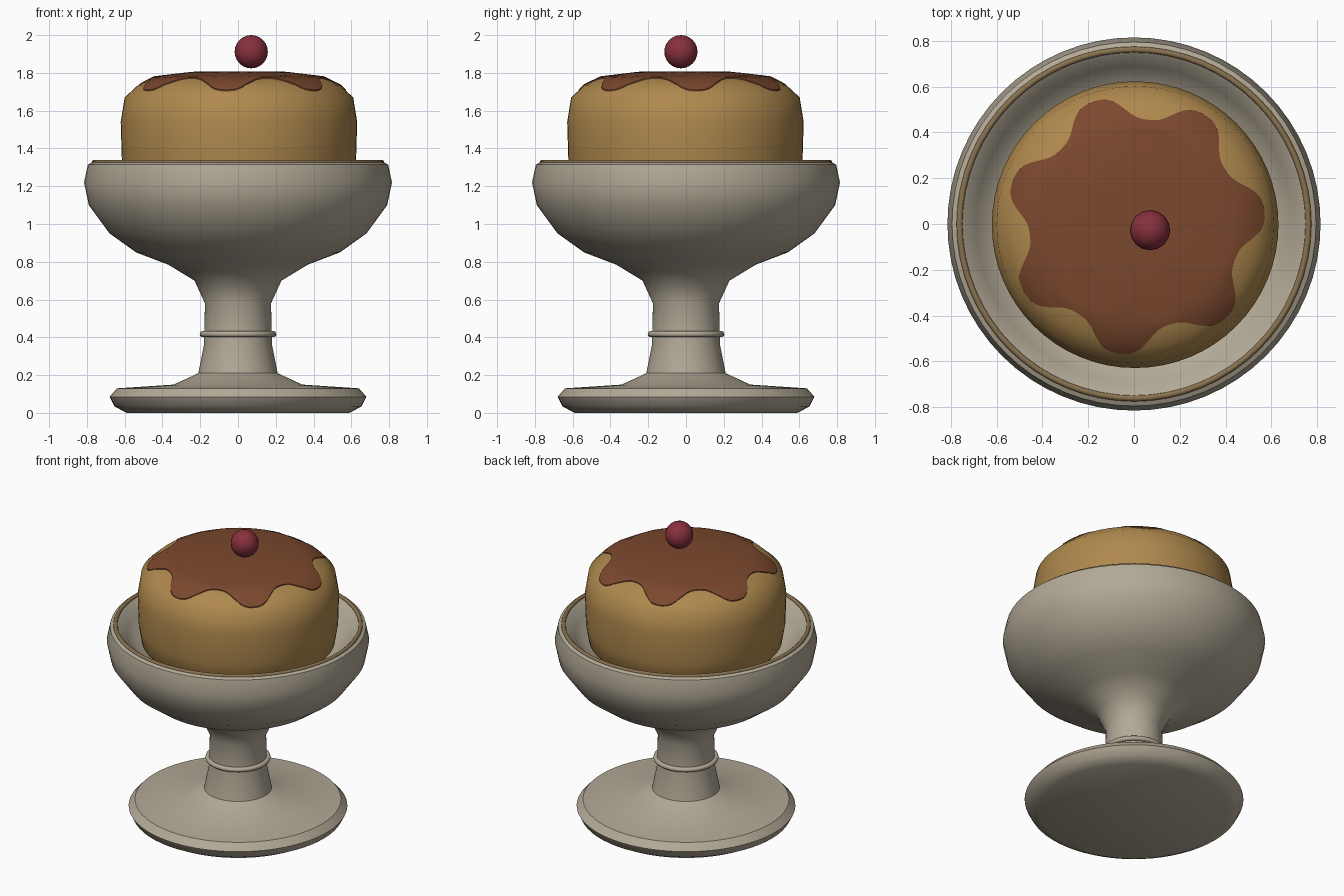
import bpy, bmesh, math

if "Cube" in bpy.data.objects:
    bpy.data.objects.remove(bpy.data.objects["Cube"])

SEG = 64


def material(name, rgb):
    m = bpy.data.materials.new(name)
    m.diffuse_color = (*rgb, 1)
    m.use_nodes = True
    m.node_tree.nodes["Principled BSDF"].inputs["Base Color"].default_value = m.diffuse_color
    return m


def finish(ob, mat, angle=40):
    ob.data.materials.append(mat)
    bpy.ops.object.select_all(action='DESELECT')
    ob.select_set(True)
    bpy.context.view_layer.objects.active = ob
    bpy.ops.object.shade_smooth_by_angle(angle=math.radians(angle))
    return ob


def lathe(name, profile, mat, loc=(0, 0, 0), radius_fn=None, seg=SEG):
    """Turn (r, z) points around z; ends with r = 0 become poles."""
    bm = bmesh.new()
    rings = []
    for r, z in profile:
        if r == 0:
            rings.append([bm.verts.new((0, 0, z))] * seg)
            continue
        ring = []
        for i in range(seg):
            a = math.tau * i / seg
            rr, zz = radius_fn(a, r, z) if radius_fn else (r, z)
            ring.append(bm.verts.new((rr * math.cos(a), rr * math.sin(a), zz)))
        rings.append(ring)
    for lo, hi in zip(rings, rings[1:]):
        for i in range(seg):
            j = (i + 1) % seg
            vs = list(dict.fromkeys((lo[i], lo[j], hi[j], hi[i])))
            bm.faces.new(vs)
    bmesh.ops.recalc_face_normals(bm, faces=bm.faces)
    me = bpy.data.meshes.new(name)
    bm.to_mesh(me)
    bm.free()
    ob = bpy.data.objects.new(name, me)
    ob.location = loc
    bpy.context.collection.objects.link(ob)
    return finish(ob, mat)


def ring(name, major, minor, z, mat):
    bpy.ops.mesh.primitive_torus_add(major_radius=major, minor_radius=minor, location=(0, 0, z),
                                     major_segments=SEG, minor_segments=10)
    ob = bpy.context.object
    ob.name = name
    return finish(ob, mat, 60)


ceramic = material("ceramic", (0.45, 0.40, 0.31))
trim = material("trim", (0.25, 0.17, 0.08))
sponge = material("sponge", (0.43, 0.25, 0.075))
caramel = material("caramel", (0.20, 0.065, 0.027))
red = material("cherry_red", (0.24, 0.03, 0.045))

# Footed dish: foot, stem, bowl outside, rim, bowl inside
lathe("pedestal_dish", [
    (0, 0), (0.59, 0), (0.655, 0.035), (0.68, 0.085), (0.64, 0.13), (0.34, 0.15),
    (0.21, 0.21), (0.18, 0.36), (0.175, 0.58), (0.23, 0.70), (0.37, 0.785),
    (0.54, 0.85), (0.68, 0.95), (0.79, 1.10), (0.815, 1.22), (0.795, 1.315),
    (0.765, 1.33), (0.735, 1.315), (0.69, 1.26), (0.62, 1.19), (0.40, 1.12), (0, 1.10)], ceramic)
ring("stem_ring", 0.187, 0.016, 0.417, ceramic)
ring("rim_band", 0.762, 0.013, 1.326, trim)

# Pudding
DOME = [(0.62, 1.34), (0.626, 1.54), (0.605, 1.67), (0.535, 1.735), (0.45, 1.776), (0.25, 1.80), (0, 1.802)]
CENTRE = (0.005, -0.003, 0)
lathe("pudding", [(0, 1.13), (0.55, 1.16), (0.60, 1.22)] + DOME, sponge, CENTRE)


def dome_height(r):
    for (r1, z1), (r0, z0) in zip(DOME[1:], DOME[2:]):
        if r0 <= r <= r1:
            return z0 + (z1 - z0) * (r - r0) / (r1 - r0)
    return DOME[-1][1]


# Seven-lobed caramel sheet draped over the pudding top
def drape(a, r, z):
    edge = 0.515 + 0.055 * math.sin(1.3 * math.cos(7 * (a - math.radians(6))))
    rr = r * edge
    return rr, dome_height(rr) + z


steps = [0.25, 0.45, 0.6, 0.72, 0.82, 0.9, 0.96, 1]
lathe("caramel_sauce", [(0, 1.808)] + [(s, 0.006) for s in steps] + [(1, -0.008)],
      caramel, CENTRE, drape, seg=140)

# Cherry hovering above the top
bpy.ops.mesh.primitive_uv_sphere_add(segments=16, ring_count=12, radius=0.088, location=(0.07, -0.027, 1.912))
cherry = bpy.context.object
cherry.name = "cherry"
finish(cherry, red, 60)
